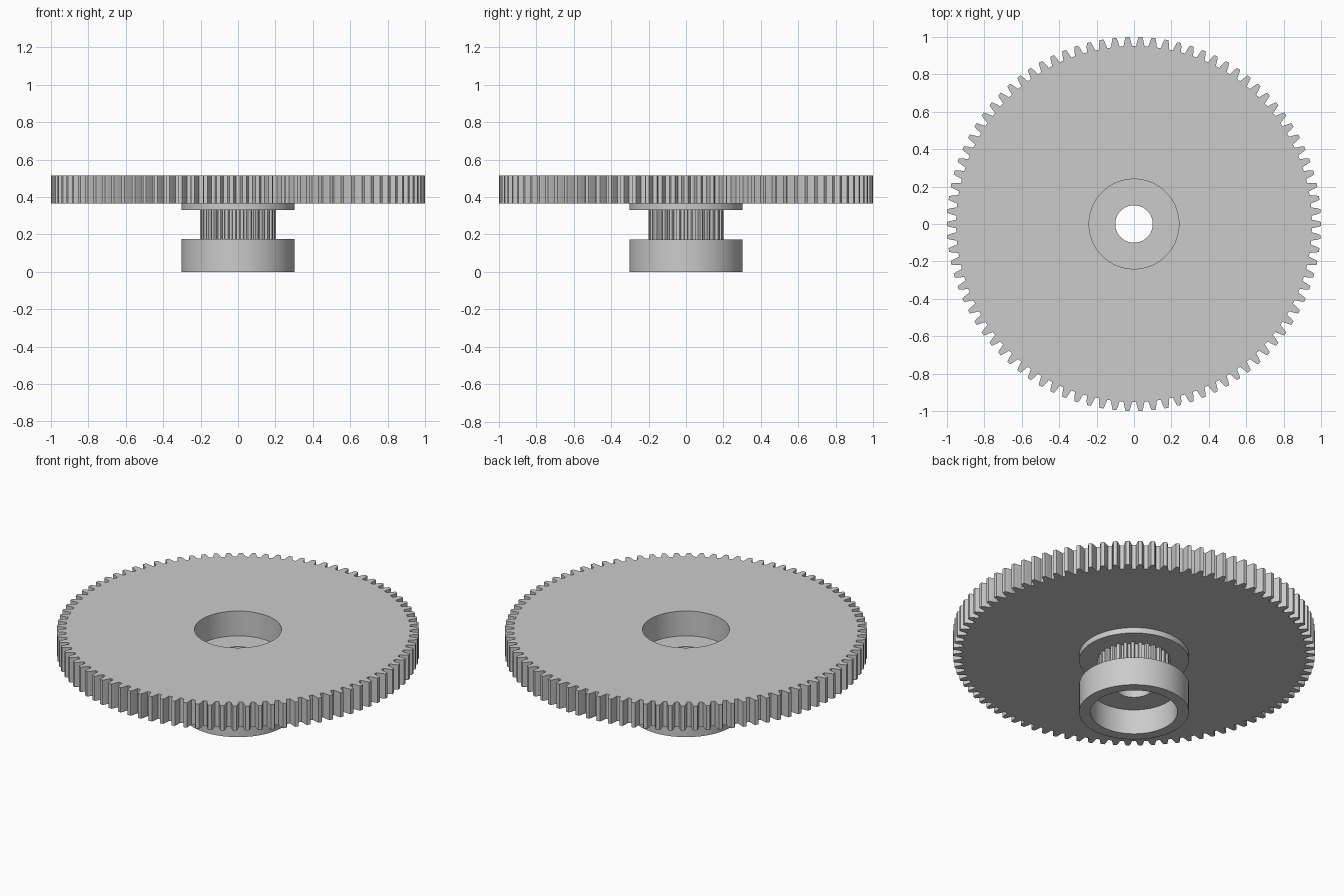
import bpy
import bmesh
from math import cos, sin, tau, radians
from mathutils import Vector

cube = bpy.data.objects.get("Cube")
if cube:
    bpy.data.objects.remove(cube, do_unlink=True)

grey = bpy.data.materials.new("plain_grey")
grey.use_nodes = True
colour = (0.6, 0.6, 0.6, 1)
grey.diffuse_color = colour
grey.node_tree.nodes["Principled BSDF"].inputs["Base Color"].default_value = colour

BORE, POCKET, RIM = 0.1, 0.24, 0.303
WHEEL_Z, TOP_Z = 0.364, 0.515
SEGMENTS = 120


def finish(bm, name):
    bmesh.ops.recalc_face_normals(bm, faces=bm.faces)
    mesh = bpy.data.meshes.new(name)
    bm.to_mesh(mesh)
    bm.free()
    mesh.materials.append(grey)
    obj = bpy.data.objects.new(name, mesh)
    bpy.context.collection.objects.link(obj)
    bpy.ops.object.select_all(action="DESELECT")
    obj.select_set(True)
    bpy.context.view_layer.objects.active = obj
    bpy.ops.object.shade_smooth_by_angle(angle=radians(18))
    return obj


def toothed_ring(name, count, tooth, hole, z0, z1):
    """Extrude a toothed outline with a round hole; tooth lists (radius, half width)."""
    half = [(r, w / r) for r, w in tooth]
    outline = [(r, -a) for r, a in half] + [(r, a) for r, a in reversed(half)]
    outer = [(r, a + tau * i / count) for i in range(count) for r, a in outline]
    inner = [(hole, tau * i / SEGMENTS) for i in range(SEGMENTS)]
    bm = bmesh.new()
    for loop in (outer, inner):
        verts = [bm.verts.new((r * cos(a), r * sin(a), z0)) for r, a in loop]
        for a, b in zip(verts, verts[1:] + verts[:1]):
            bm.edges.new((a, b))
    bmesh.ops.triangle_fill(bm, edges=bm.edges[:], use_beauty=True, normal=(0, 0, 1))
    top = bmesh.ops.extrude_face_region(bm, geom=bm.faces[:])["geom"]
    moved = [v for v in top if isinstance(v, bmesh.types.BMVert)]
    bmesh.ops.translate(bm, verts=moved, vec=(0, 0, z1 - z0))
    return finish(bm, name)


def lathe(name, profile):
    """Spin a closed (radius, height) profile around the axle."""
    bm = bmesh.new()
    verts = [bm.verts.new((r, 0, z)) for r, z in profile]
    edges = [bm.edges.new(e) for e in zip(verts, verts[1:] + verts[:1])]
    bmesh.ops.spin(bm, geom=verts + edges, cent=Vector(), axis=(0, 0, 1),
                   angle=tau, steps=SEGMENTS, use_duplicate=False)
    bmesh.ops.remove_doubles(bm, verts=bm.verts, dist=1e-5)
    return finish(bm, name)


# Large gear wheel with the upper bearing pocket
toothed_ring("gear_wheel", 90,
             [(0.951, 0.023), (0.965, 0.0195), (0.98, 0.0165), (0.993, 0.0125), (1.0, 0.010)],
             POCKET, WHEEL_Z, TOP_Z)

# Small belt pulley between the flanges
toothed_ring("belt_pulley", 30,
             [(0.183, 0.011), (0.192, 0.0115), (0.199, 0.0105), (0.202, 0.008)],
             BORE, 0.174, 0.33)

# Thin flange under the wheel, also the floor of the upper pocket
lathe("upper_flange", [(BORE, 0.33), (RIM, 0.33), (RIM, WHEEL_Z), (BORE, WHEEL_Z)])

# Lower hub with an open bearing pocket underneath
lathe("lower_hub", [(POCKET, 0), (RIM, 0), (RIM, 0.174), (BORE, 0.174),
                    (BORE, 0.152), (POCKET, 0.152)])
